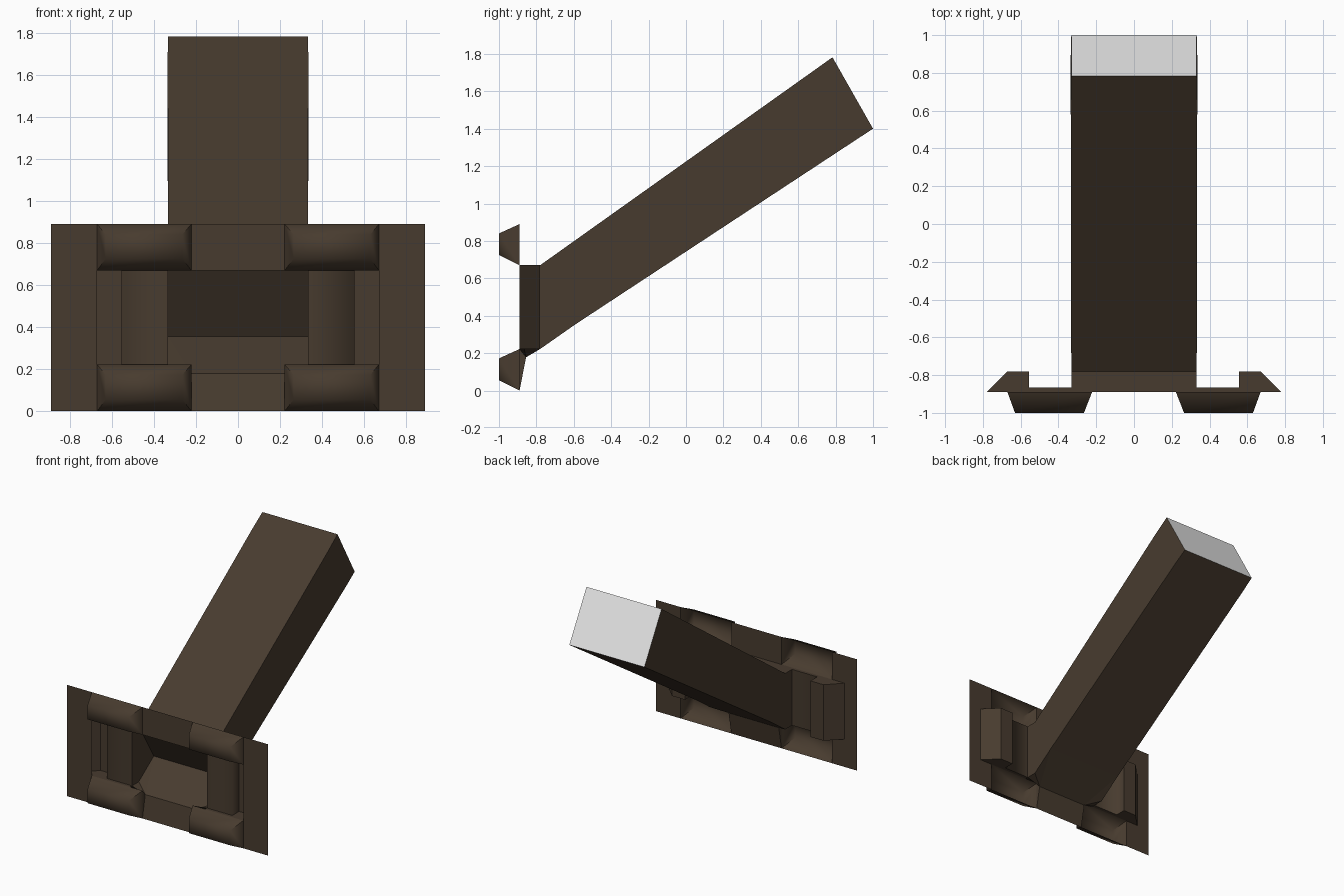
import bpy, bmesh, math

if "Cube" in bpy.data.objects:
    bpy.data.objects.remove(bpy.data.objects["Cube"])


def material(name, rgb):
    m = bpy.data.materials.new(name)
    m.diffuse_color = (*rgb, 1)
    m.use_nodes = True
    m.node_tree.nodes["Principled BSDF"].inputs["Base Color"].default_value = m.diffuse_color
    return m


BROWN = material("dark_brown", (0.064, 0.044, 0.028))
GREY = material("light_grey", (0.8, 0.8, 0.8))


def sheet(name, polys, mat=BROWN, mirror=False, smooth=None):
    """Thin surface made of polygons, optionally repeated on the -x side."""
    bm = bmesh.new()
    for s in ((1, -1) if mirror else (1,)):
        for poly in polys:
            pts = [(s * x, y, z) for x, y, z in poly]
            bm.faces.new([bm.verts.new(p) for p in (pts if s == 1 else pts[::-1])])
    bmesh.ops.remove_doubles(bm, verts=bm.verts, dist=0.0005)
    bmesh.ops.recalc_face_normals(bm, faces=bm.faces)
    me = bpy.data.meshes.new(name)
    bm.to_mesh(me)
    bm.free()
    me.materials.append(mat)
    ob = bpy.data.objects.new(name, me)
    bpy.context.collection.objects.link(ob)
    if smooth:
        bpy.ops.object.select_all(action='DESELECT')
        ob.select_set(True)
        bpy.context.view_layer.objects.active = ob
        bpy.ops.object.shade_smooth_by_angle(angle=math.radians(smooth))
    return ob


def upright(x0, x1, z0, z1, y):
    return [(x0, y, z0), (x1, y, z0), (x1, y, z1), (x0, y, z1)]


def flat(x0, x1, y0, y1, z):
    return [(x0, y0, z), (x1, y0, z), (x1, y1, z), (x0, y1, z)]


def band(a, b):
    """Quads joining two matching closed rings."""
    n = len(a)
    return [[a[i], a[(i + 1) % n], b[(i + 1) % n], b[i]] for i in range(n)]


F, P, B = -0.89, -0.865, -0.78      # front plate, pillar and pocket back depths
LO, HI = 0.222, 0.67                # opening bottom and top
W = 0.332                           # half width of beam

# Front plate: side strips and top centre strip
sheet("plate_sides", [upright(0.67, 0.89, 0, 0.89, F)], mirror=True)
sheet("plate_top", [upright(-0.222, 0.222, HI, 0.89, F)])

# Four raised pads pressed out of the plate, open at the back
for label, z0, z1 in (("lower", 0, LO), ("upper", HI, 0.89)):
    base = upright(0.222, 0.67, z0, z1, F)
    face = upright(0.265, 0.63, z0 + 0.055, z1 - 0.05, -1)
    sheet(label + "_pads", band(base, face) + [face], mirror=True, smooth=80)

# Pillars each side of the opening
sheet("pillars", [upright(W, 0.555, LO, HI, P),
                  [(0.555, P, LO), (0.555, B, LO), (0.555, B, HI), (0.555, P, HI)]],
      mirror=True, smooth=95)

# Side pockets outside the pillars, with a slanted outer wall
pocket = [upright(0.555, 0.67, LO, HI, B),
          [(0.67, B, LO), (0.78, F, LO), (0.78, F, HI), (0.67, B, HI)]]
for z in (LO, HI):
    pocket.append([(0.555, F, z), (0.78, F, z), (0.67, B, z), (0.555, B, z)])
    pocket.append(flat(W, 0.555, F, P, z))
sheet("side_pockets", pocket, mirror=True)

# Opening: walls, roof, shelf corners, lip and sloping floor
lip = (0.222, -0.855, 0.178)
corner, back = (W, B, LO), (W, -0.59, 0.355)
sheet("opening_sides", [
    [(W, P, LO), (W, P, HI), (W, B, HI), back, corner],
    [(0.222, F, LO), (W, F, LO), (W, P, LO), lip],
    [lip, (W, P, LO), corner],
    [(0.222, F, 0), lip, (0.222, F, LO)],
    [lip, corner, back]], mirror=True)
sheet("opening_roof", [flat(-W, W, F, B, HI)])


def flip(p):
    return (-p[0], p[1], p[2])


sheet("lip", [[(-0.222, F, 0), (0.222, F, 0), lip, flip(lip)]])
sheet("opening_floor", [[flip(lip), lip, back, flip(back)]])


# Sloping beam, slightly flared, with one loop near the far end
def ring(w, top, bottom):
    return [(-w, *top), (w, *top), (w, *bottom), (-w, *bottom)]


near = ring(W, (B, HI), (-0.59, 0.355))
loop = ring(W + 0.003, (0.65, 1.687), (0.89, 1.328))
far = ring(W, (0.783, 1.782), (1.0, 1.4))
sheet("beam", [near] + band(near, loop) + band(loop, far))
sheet("beam_end", [far], GREY)
